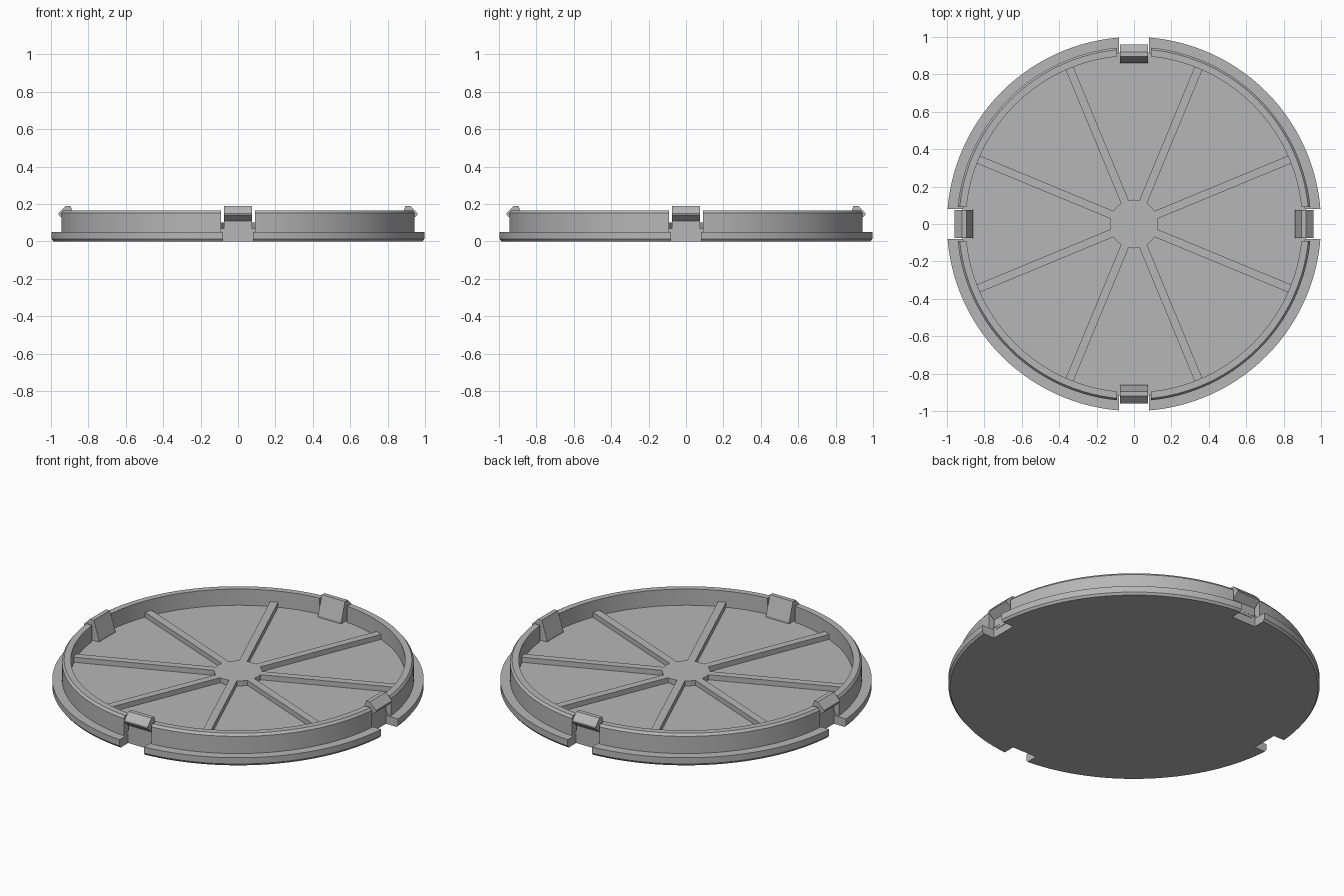
import bpy
import bmesh
from math import sin, cos, asin, pi, radians

cube = bpy.data.objects.get("Cube")
if cube:
    bpy.data.objects.remove(cube, do_unlink=True)

grey = bpy.data.materials.new("light grey plastic")
grey.use_nodes = True
grey.diffuse_color = (0.47, 0.47, 0.47, 1)
grey.node_tree.nodes["Principled BSDF"].inputs["Base Color"].default_value = grey.diffuse_color

SEGS = 28            # arc steps per quadrant
FLOOR, RIB_TOP = 0.07, 0.10
WALL_IN, NOTCH_R = 0.90, 0.92


def finish(name, bm, smooth=True):
    bmesh.ops.recalc_face_normals(bm, faces=bm.faces[:])
    mesh = bpy.data.meshes.new(name)
    bm.to_mesh(mesh)
    bm.free()
    mesh.materials.append(grey)
    ob = bpy.data.objects.new(name, mesh)
    bpy.context.collection.objects.link(ob)
    if smooth:
        bpy.ops.object.select_all(action='DESELECT')
        ob.select_set(True)
        bpy.context.view_layer.objects.active = ob
        bpy.ops.object.shade_smooth_by_angle(angle=radians(25))
    return ob


def loft(bm, loops, closed=False):
    """Bridge matching point loops; cap the ends, or join last to first."""
    rings = [[bm.verts.new(p) for p in loop] for loop in loops]
    pairs = list(zip(rings, rings[1:]))
    if closed:
        pairs.append((rings[-1], rings[0]))
    for a, b in pairs:
        n = len(a)
        for i in range(n):
            j = (i + 1) % n
            bm.faces.new((a[i], a[j], b[j], b[i]))
    if not closed:
        bm.faces.new(rings[0][::-1])
        bm.faces.new(rings[-1])


def quarter_arc(r, gap, quadrant):
    """Angles of a quarter arc that stops at a straight gap on each axis."""
    start = asin(gap / r)
    return [quadrant * pi / 2 + start + (pi / 2 - 2 * start) * i / SEGS
            for i in range(SEGS + 1)]


# Base flange: round plate with four square notches and a bottom chamfer
def notched_outline(r, z, gap=0.08):
    pts = []
    for q in range(4):
        corner = q * pi / 2
        inner = asin(gap / NOTCH_R)
        pts.append((NOTCH_R * cos(corner + inner), NOTCH_R * sin(corner + inner), z))
        pts += [(r * cos(a), r * sin(a), z) for a in quarter_arc(r, gap, q)]
        end = corner + pi / 2 - inner
        pts.append((NOTCH_R * cos(end), NOTCH_R * sin(end), z))
    return pts


bm = bmesh.new()
loft(bm, [notched_outline(0.99, 0), notched_outline(1, 0.013), notched_outline(1, 0.05)])
finish("base_flange", bm)

# Raised floor inside the wall
bm = bmesh.new()
loft(bm, [[(NOTCH_R * cos(2 * pi * i / 112), NOTCH_R * sin(2 * pi * i / 112), z)
           for i in range(112)] for z in (0.045, FLOOR)])
finish("floor", bm)

# Upright wall in four arcs, chamfered on the outer top edge
profile = [(WALL_IN, 0.045), (0.947, 0.045), (0.947, 0.152), (0.936, 0.166), (WALL_IN, 0.166)]
bm = bmesh.new()
for q in range(4):
    arcs = [quarter_arc(r, 0.09, q) for r, z in profile]
    loft(bm, [[(r * cos(arc[i]), r * sin(arc[i]), z) for (r, z), arc in zip(profile, arcs)]
              for i in range(SEGS + 1)])
finish("wall", bm)

# Hub and eight ribs as one star-shaped slab
hub, half = 0.13, 0.022
star = []
for k in range(8):
    ang = pi / 8 + k * pi / 4
    for r, side in ((hub, -half), (WALL_IN + 0.005, -half), (WALL_IN + 0.005, half), (hub, half)):
        a = ang + asin(side / r)
        star.append((r * cos(a), r * sin(a)))
    a = ang + pi / 8
    star.append((hub * cos(a), hub * sin(a)))
bm = bmesh.new()
loft(bm, [[(x, y, z) for x, y in star] for z in (FLOOR - 0.01, RIB_TOP)])
finish("hub_and_ribs", bm, smooth=False)

# Snap clips standing in the notches
clip = [(0.86, FLOOR - 0.01), (0.92, FLOOR - 0.01), (0.92, 0.108), (0.96, 0.142),
        (0.96, 0.15), (0.92, 0.19), (0.895, 0.19), (0.86, 0.08)]
for k, side in enumerate(("left", "back", "right", "front")):
    c, s = cos(k * pi / 2), sin(k * pi / 2)
    bm = bmesh.new()
    loft(bm, [[(r * c - w * s, r * s + w * c, z) for r, z in clip] for w in (-0.076, 0.076)])
    finish(side + "_clip", bm, smooth=False)
